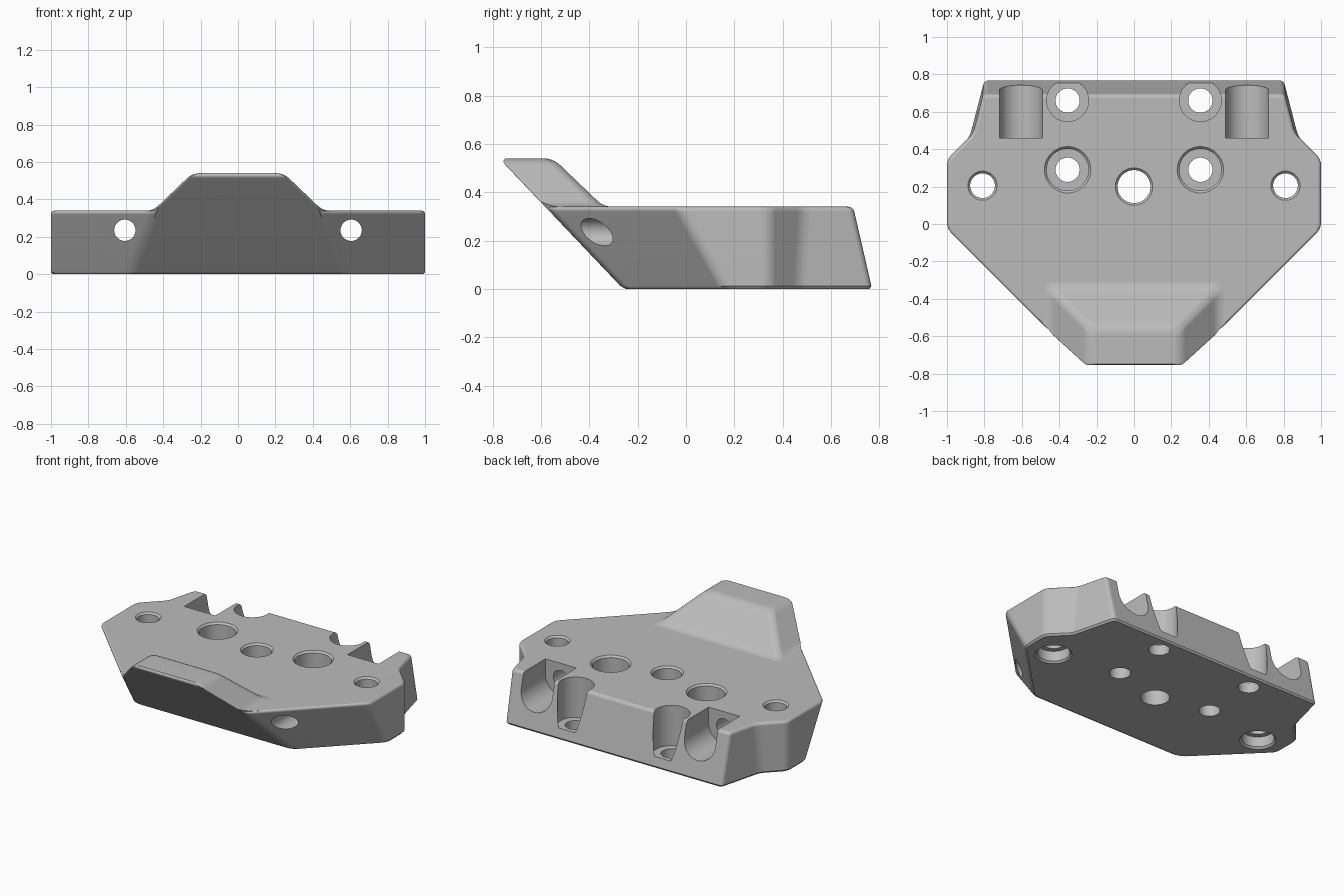
import bpy, bmesh
from math import sin, cos, tan, pi
from mathutils import Vector

cube = bpy.data.objects.get("Cube")
if cube:
    bpy.data.objects.remove(cube, do_unlink=True)

TOP = 0.34      # height of the flat deck
PEAK = 0.54     # height of the raised nose

grey = bpy.data.materials.new("plain grey")
grey.use_nodes = True
grey.diffuse_color = (0.5, 0.5, 0.5, 1)
grey.node_tree.nodes["Principled BSDF"].inputs["Base Color"].default_value = (0.5, 0.5, 0.5, 1)


def fillet(a, p, b, r, n=8):
    """Arc of radius r that rounds the 2D corner a-p-b."""
    u, v = (a - p).normalized(), (b - p).normalized()
    ang = u.angle(v)
    c = p + (u + v).normalized() * r / sin(ang / 2)
    t = r / tan(ang / 2)
    s, e, phi = p + u * t - c, p + v * t - c, pi - ang
    return [c + (s * sin((1 - k / n) * phi) + e * sin(k / n * phi)) / sin(phi)
            for k in range(n + 1)]


def rounded_outline(half, radii):
    """Closed mirrored outline with every corner rounded."""
    pts = half + [Vector((-p.x, p.y)) for p in reversed(half)]
    radii = radii + radii[::-1]
    out = []
    for i, p in enumerate(pts):
        out += fillet(pts[i - 1], p, pts[(i + 1) % len(pts)], radii[i])
    return out


def loft(name, layers):
    """Closed solid skinned through equal-length loops of 3D points."""
    bm = bmesh.new()
    rings = [[bm.verts.new(p) for p in layer] for layer in layers]
    n = len(rings[0])
    for lo, hi in zip(rings, rings[1:]):
        for i in range(n):
            j = (i + 1) % n
            bm.faces.new((lo[i], lo[j], hi[j], hi[i]))
    bm.faces.new(rings[0])
    bm.faces.new(rings[-1])
    bmesh.ops.recalc_face_normals(bm, faces=bm.faces)
    mesh = bpy.data.meshes.new(name)
    bm.to_mesh(mesh)
    bm.free()
    mesh.materials.append(grey)
    obj = bpy.data.objects.new(name, mesh)
    bpy.context.collection.objects.link(obj)
    return obj


def bore(x, y, profile, n=48):
    """Vertical turned cutter from (radius, height) pairs."""
    return loft("bore_cutter", [[(x + r * cos(2 * pi * k / n), y + r * sin(2 * pi * k / n), z)
                                 for k in range(n)] for r, z in profile])


# Walls as lines: normal x, normal y, offset at floor, offset change per height
WALLS = [(0, 1, 0.77, -0.23),            # rear
         (0.968, 0.25, 0.967, -0.04),    # rear flank
         (0.707, 0.707, 0.951, 0),       # shoulder
         (1, 0, 1, 0),                   # side
         (0.707, -0.707, 0.594, 0.403),  # front flank
         (0, -1, 0.26, 0.95)]            # raked front


def body_layer(z, inset):
    lines = []
    for i, (nx, ny, d, dz) in enumerate(WALLS):
        keep = i == 5 and z > 0.1        # front runs on up into the nose
        lines.append((nx, ny, d + dz * z - (0 if keep else inset)))
    half = []
    for (a, b, c), (d, e, f) in zip(lines, lines[1:]):
        det = a * e - b * d
        half.append(Vector(((c * e - b * f) / det, (a * f - c * d) / det)))
    outline = rounded_outline(half, [0.03, 0.12, 0.08, 0.08, 0.1])
    return [(p.x, p.y, z) for p in outline]


# Main body with bottom chamfer and rounded top rim
RIM = 0.02
levels = [(0, 0.01), (0.012, 0)]
levels += [(TOP - RIM + RIM * sin(a), RIM * (1 - cos(a))) for a in [k * pi / 12 for k in range(7)]]
body = loft("body", [body_layer(z, inset) for z, inset in levels])

# Raised nose: a rounded slope profile swept round the sides and back
path = [Vector(p) for p in ((0.51, 0.30), (0.51, TOP - 0.001), (0.455, TOP - 0.001),
                            (0.245, PEAK), (0.15, PEAK))]
profile = path[:2]
for i in (2, 3):
    profile += fillet(path[i - 1], path[i], path[i + 1], 0.1)
profile.append(path[4])
nose_layers = []
for s, z in profile:
    ease = max(0, (z - 0.515) / 0.025)
    front = -(0.26 + 0.95 * z) + 0.025 * ease * ease
    half = [Vector((s, s - 0.795)), Vector((s, front))]
    nose_layers.append([(p.x, p.y, z) for p in rounded_outline(half, [0.04, 0.015])])
nose = loft("raised_nose", nose_layers)

# Trim the nose to the slanted front flanks
bm = bmesh.new()
bm.from_mesh(nose.data)
nx, ny, d, dz = WALLS[4]
for side in (1, -1):
    normal = Vector((side * nx, ny, -dz))
    point = Vector((side * nx, ny, 0)) * (d - 0.012)
    bmesh.ops.bisect_plane(bm, geom=bm.verts[:] + bm.edges[:] + bm.faces[:],
                           plane_co=point, plane_no=normal, clear_outer=True)
    bmesh.ops.holes_fill(bm, edges=[e for e in bm.edges if e.is_boundary], sides=0)
bmesh.ops.recalc_face_normals(bm, faces=bm.faces)
bm.to_mesh(nose.data)
bm.free()

# Central through hole with a small lead-in
cutters = [bore(0, 0.2, [(0.088, -0.1), (0.088, TOP - 0.012), (0.1, TOP), (0.1, 0.45)])]

for side in (1, -1):
    # Stepped screw holes on the deck
    cutters.append(bore(side * 0.355, 0.29, [(0.065, -0.1), (0.065, 0.1), (0.112, 0.1),
                                             (0.112, TOP - 0.012), (0.124, TOP), (0.124, 0.45)]))
    # Stepped screw holes breaking out of the rear wall
    cutters.append(bore(side * 0.355, 0.66, [(0.065, -0.1), (0.065, 0.07), (0.112, 0.07),
                                             (0.112, 0.45)]))
    # Outer holes with a wide recess underneath
    cutters.append(bore(side * 0.81, 0.205, [(0.112, -0.1), (0.112, 0.0), (0.1, 0.012),
                                             (0.1, 0.08), (0.066, 0.08), (0.066, TOP - 0.012),
                                             (0.078, TOP), (0.078, 0.45)]))
    # U-shaped rear pockets, open at the top
    arc = [(0.115 * cos(a), 0.235 + 0.115 * sin(a)) for a in [pi + k * pi / 32 for k in range(33)]]
    arc += [(0.115, 0.6), (-0.115, 0.6)]
    cutters.append(loft("pocket_cutter", [[(side * 0.605 + x, y, z) for x, z in arc]
                                          for y in (0.46, 1.0)]))
    # Long holes from the front flanks into the pockets
    ring = [(0.057 * cos(k * pi / 20), 0.235 + 0.057 * sin(k * pi / 20)) for k in range(40)]
    cutters.append(loft("long_hole_cutter", [[(side * 0.605 + x, y, z) for x, z in ring]
                                             for y in (-0.9, 0.6)]))

for cutter in cutters:
    mod = body.modifiers.new("cut", 'BOOLEAN')
    mod.operation = 'DIFFERENCE'
    mod.solver = 'EXACT'
    mod.object = cutter

# Apply the cuts and drop the helpers
bpy.context.view_layer.update()
graph = bpy.context.evaluated_depsgraph_get()
cut_mesh = bpy.data.meshes.new_from_object(body.evaluated_get(graph))
body.modifiers.clear()
body.data = cut_mesh
for cutter in cutters:
    bpy.data.objects.remove(cutter, do_unlink=True)

# Smooth fillets with crisp edges
for obj in (body, nose):
    bpy.ops.object.select_all(action='DESELECT')
    obj.select_set(True)
    bpy.context.view_layer.objects.active = obj
    bpy.ops.object.shade_smooth_by_angle(angle=pi / 6)
    mod = obj.modifiers.new("even_shading", 'WEIGHTED_NORMAL')
    mod.keep_sharp = True
